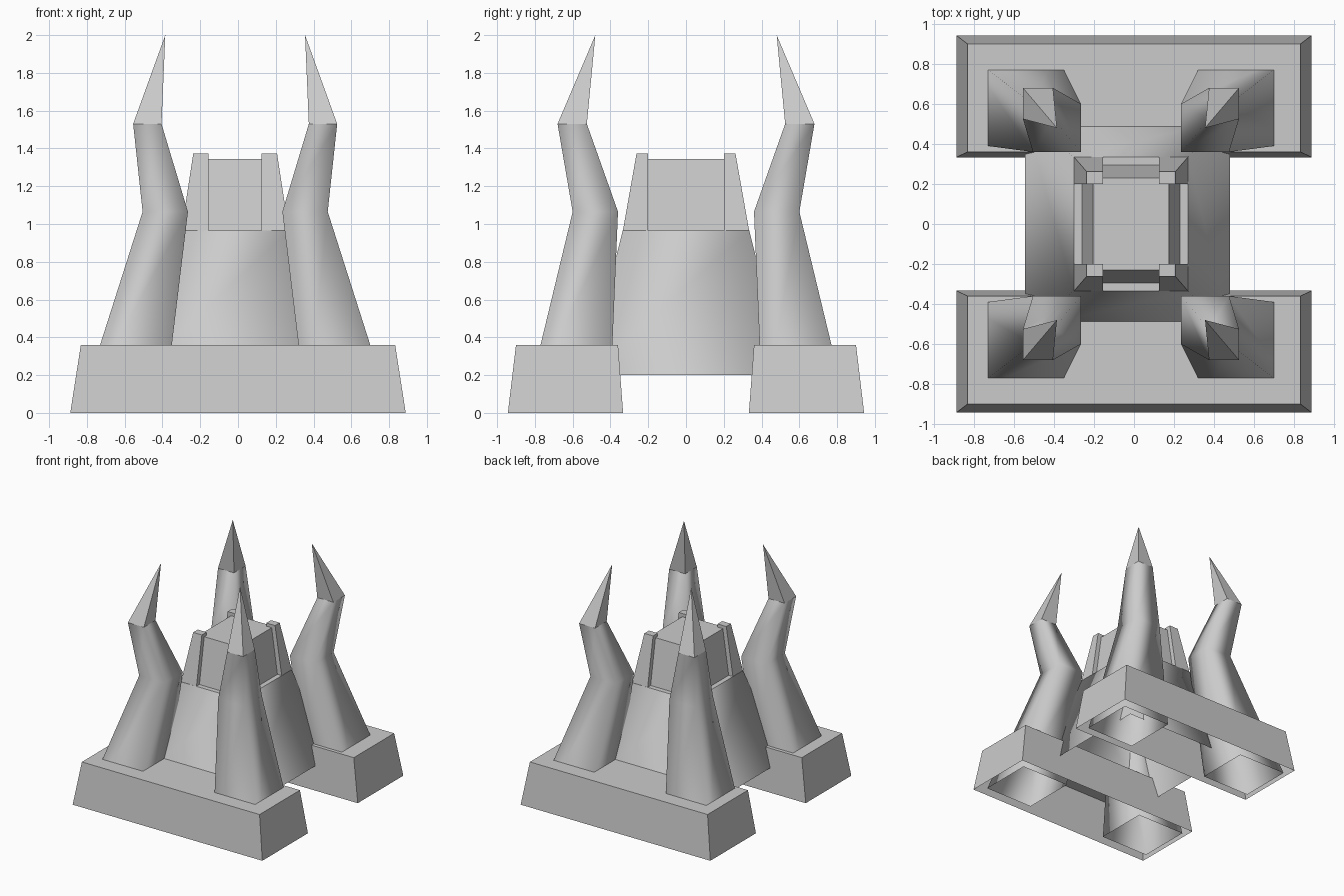
import bpy
import bmesh

cube = bpy.data.objects.get("Cube")
if cube:
    bpy.data.objects.remove(cube, do_unlink=True)

stone = bpy.data.materials.new("grey stone")
stone.use_nodes = True
GREY = (0.6, 0.6, 0.6, 1)
stone.diffuse_color = GREY
stone.node_tree.nodes["Principled BSDF"].inputs["Base Color"].default_value = GREY

CX = -0.015  # centre line of the tower and spikes


def loft(name, sections, smooth_below=0.0, cap=True):
    """Join rectangles (x0, x1, y0, y1, z) upward; the underside stays open."""
    bm = bmesh.new()
    rings = []
    for x0, x1, y0, y1, z in sections:
        corners = [(x0, y0), (x1, y0), (x1, y1), (x0, y1)]
        rings.append([bm.verts.new((x, y, z)) for x, y in corners])
    for low, high in zip(rings, rings[1:]):
        for i in range(4):
            j = (i + 1) % 4
            bm.faces.new((low[i], low[j], high[j], high[i]))
    if cap:
        bm.faces.new(rings[-1])
    bmesh.ops.remove_doubles(bm, verts=bm.verts, dist=0.0005)
    bmesh.ops.recalc_face_normals(bm, faces=bm.faces)
    for face in bm.faces:
        face.smooth = face.calc_center_median().z < smooth_below
    for edge in bm.edges:
        if any(not f.smooth for f in edge.link_faces):
            edge.smooth = False
    mesh = bpy.data.meshes.new(name)
    bm.to_mesh(mesh)
    bm.free()
    mesh.materials.append(stone)
    obj = bpy.data.objects.new(name, mesh)
    bpy.context.collection.objects.link(obj)
    return obj


def mirrored(section, sx, sy):
    """Flip a section to one quadrant around the centre line."""
    x0, x1, y0, y1, z = section
    xs = sorted((CX + sx * x0, CX + sx * x1))
    ys = sorted((sy * y0, sy * y1))
    return (*xs, *ys, z)


# Hollow plinths at the front and back
for side, sy in (("front", -1), ("back", 1)):
    bottom = sorted((sy * 0.333, sy * 0.943))
    top = sorted((sy * 0.36, sy * 0.9))
    loft(side + "_plinth", [(-0.888, 0.888, *bottom, 0), (-0.832, 0.832, *top, 0.36)])

# Sloping body between the plinths
loft("body", [(-0.545, 0.48, -0.527, 0.527, 0.2),
              (CX - 0.285, CX + 0.285, -0.335, 0.335, 0.965)], smooth_below=0.9)

# Tower block
loft("tower", [(CX - 0.245, CX + 0.245, -0.295, 0.295, 0.96),
               (CX - 0.19, CX + 0.19, -0.23, 0.23, 1.345)])

# Corner posts and bent spikes
post = [(0.14, 0.285, 0.2, 0.335, 0.96), (0.14, 0.222, 0.2, 0.262, 1.372)]
spike = [(0.379, 0.83, 0.405, 0.857, 0),
         (0.25, 0.49, 0.36, 0.6, 1.065),
         (0.39, 0.54, 0.525, 0.68, 1.53),
         (0.37, 0.37, 0.48, 0.48, 2.0)]
for side, sy in (("front", -1), ("back", 1)):
    for hand, sx in (("left", 1), ("right", -1)):
        loft(f"{side}_{hand}_post", [mirrored(s, sx, sy) for s in post])
        loft(f"{side}_{hand}_spike", [mirrored(s, sx, sy) for s in spike],
             smooth_below=1.5, cap=False)
